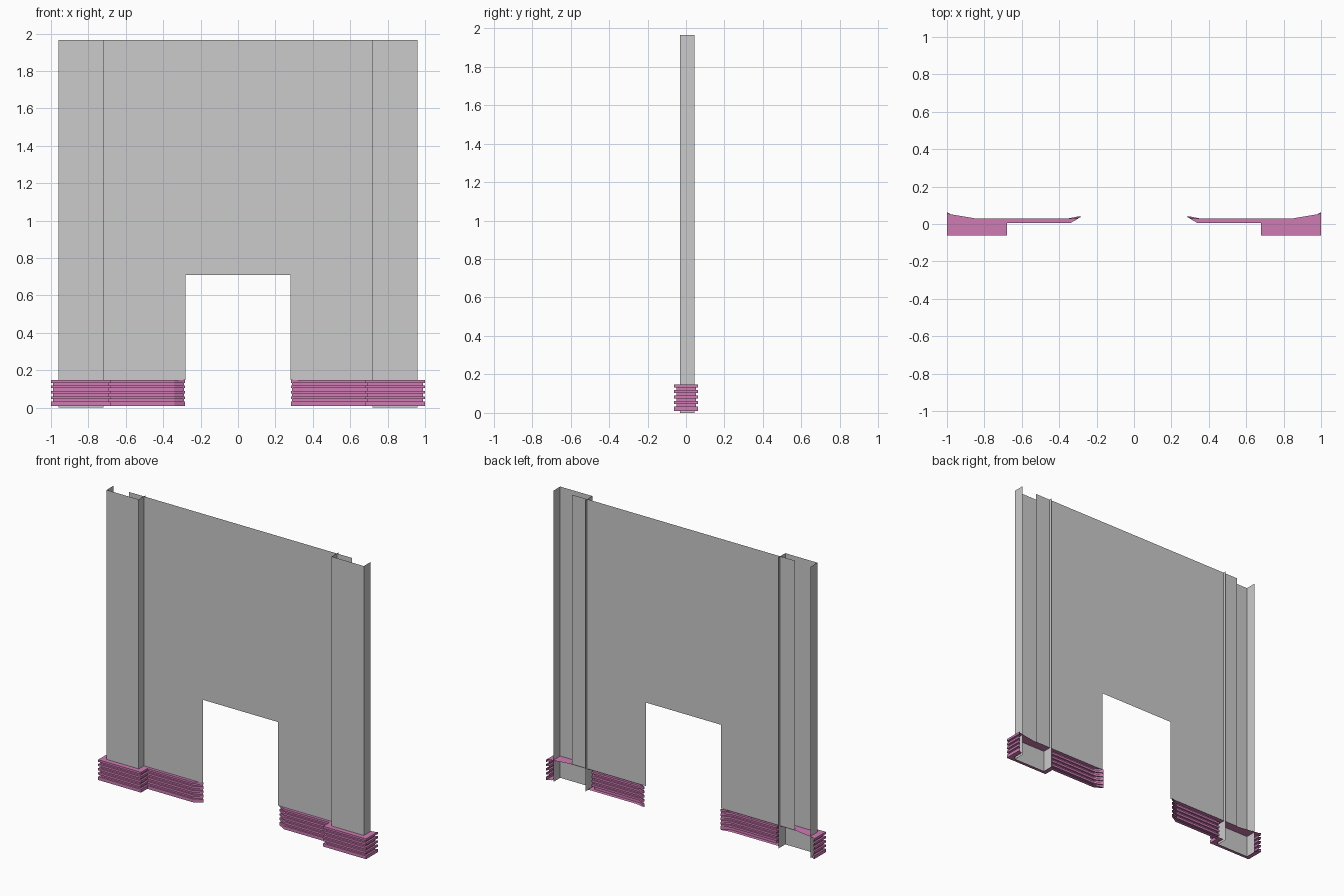
import bpy

if "Cube" in bpy.data.objects:
    bpy.data.objects.remove(bpy.data.objects["Cube"])

TOP = 1.965
SKIRT_TOP = 0.147


def make_object(name, verts, faces, material=None, mirror=False):
    mesh = bpy.data.meshes.new(name)
    mesh.from_pydata(verts, [], faces)
    mesh.update()
    obj = bpy.data.objects.new(name, mesh)
    bpy.context.collection.objects.link(obj)
    if material:
        mesh.materials.append(material)
    if mirror:
        mod = obj.modifiers.new("mirror", 'MIRROR')
        mod.use_mirror_merge = False
    return obj


def skin(rows):
    """Join rows of equal length with quads."""
    n = len(rows[0])
    verts = [p for row in rows for p in row]
    faces = [(r * n + i, r * n + i + 1, (r + 1) * n + i + 1, (r + 1) * n + i)
             for r in range(len(rows) - 1) for i in range(n - 1)]
    return verts, faces


pink = bpy.data.materials.new("skirting_pink")
pink.diffuse_color = (0.62, 0.20, 0.45, 1)
pink.use_nodes = True
pink.node_tree.nodes["Principled BSDF"].inputs["Base Color"].default_value = pink.diffuse_color

# Wall sheet with the doorway cut out
outline = [(-0.833, SKIRT_TOP), (-0.28, SKIRT_TOP), (-0.28, 0.71), (0.28, 0.71),
           (0.28, SKIRT_TOP), (0.833, SKIRT_TOP), (0.833, TOP), (-0.833, TOP)]
make_object("wall_panel", [(x, 0.025, z) for x, z in outline], [tuple(range(8))])

# Open-backed pilasters down to the floor
path = [(0.72, 0.043), (0.72, -0.03), (0.96, -0.03), (0.96, 0.043)]
verts, faces = skin([[(x, y, z) for x, y in path] for z in (0, TOP)])
make_object("pilaster", verts, faces, mirror=True)

# Skirting plan: ridge line, groove line and inner edge of the underside
ridge = [(0.283, 0.038), (0.34, 0.005), (0.68, 0.005),
         (0.68, -0.0625), (1.0, -0.0625), (1.0, 0.0625)]
groove = [(0.289, 0.042), (0.343, 0.017), (0.692, 0.017),
          (0.692, -0.050), (0.988, -0.050), (0.988, 0.052)]
inner = [(0.30, 0.040), (0.35, 0.030), (0.712, 0.030),
         (0.712, -0.030), (0.968, -0.030), (0.968, 0.046)]

# Ridged skirting: bottom band, then four grooves and ridges
levels = [(inner, 0.010), (ridge, 0.010), (ridge, 0.032)]
step = (SKIRT_TOP - 0.032) / 4
for i in range(4):
    z = 0.032 + i * step
    mid = z + step / 2
    levels += [(groove, z), (groove, mid), (ridge, mid), (ridge, z + step)]
verts, faces = skin([[(x, y, z) for x, y in p] for p, z in levels])
make_object("skirting", verts, faces, pink, mirror=True)

# Flat cap on top of the skirting
cap = ridge + [(0.985, 0.053), (0.85, 0.03), (0.31, 0.03)]
make_object("skirting_cap", [(x, y, SKIRT_TOP) for x, y in cap],
            [tuple(range(len(cap)))], pink, mirror=True)
